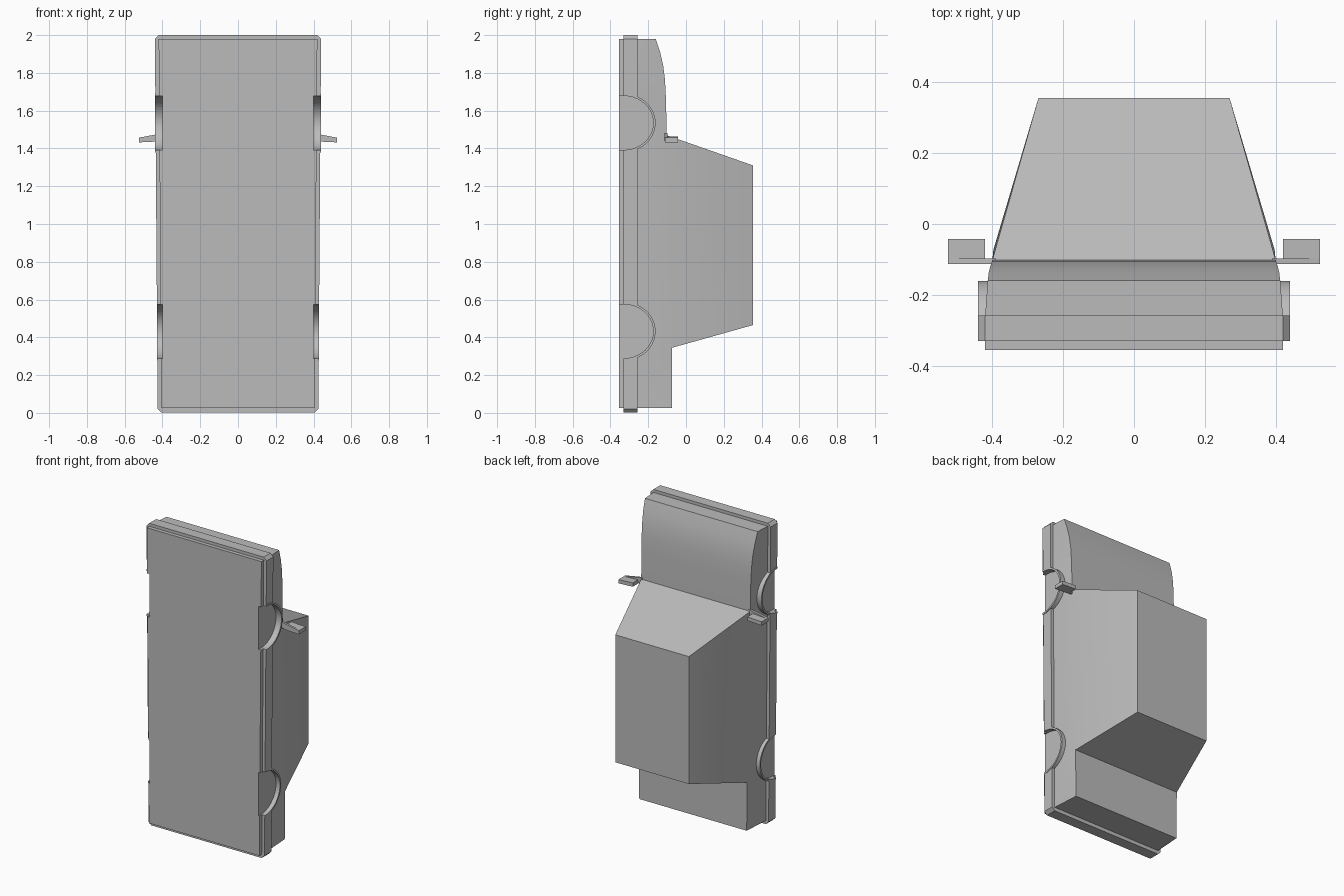
import bpy, bmesh, math

cube = bpy.data.objects.get("Cube")
if cube:
    bpy.data.objects.remove(cube, do_unlink=True)

grey = bpy.data.materials.new("plain grey")
grey.use_nodes = True
colour = (0.5, 0.5, 0.5, 1)
grey.diffuse_color = colour
grey.node_tree.nodes["Principled BSDF"].inputs["Base Color"].default_value = colour

UNDER, TRIM_LOW, TRIM_TOP = -0.355, -0.33, -0.258
NOSE, TAIL = 1.98, 0.025


def half_width(z):
    return 0.405 + 0.015 * z / NOSE


def finish(name, bm):
    bmesh.ops.recalc_face_normals(bm, faces=bm.faces)
    mesh = bpy.data.meshes.new(name)
    bm.to_mesh(mesh)
    bm.free()
    mesh.materials.append(grey)
    obj = bpy.data.objects.new(name, mesh)
    bpy.context.collection.objects.link(obj)
    return obj


def loft(name, rings, closed=False):
    """Skin a list of equal rings; cap the ends unless the rings form a loop."""
    bm = bmesh.new()
    rows = [[bm.verts.new(p) for p in ring] for ring in rings]
    pairs = list(zip(rows, rows[1:]))
    if closed:
        pairs.append((rows[-1], rows[0]))
    else:
        bm.faces.new(rows[0])
        bm.faces.new(rows[-1])
    for a, b in pairs:
        for i in range(len(a)):
            j = (i + 1) % len(a)
            bm.faces.new((a[i], a[j], b[j], b[i]))
    return finish(name, bm)


def smooth(obj):
    bpy.ops.object.select_all(action='DESELECT')
    obj.select_set(True)
    bpy.context.view_layer.objects.active = obj
    bpy.ops.object.shade_smooth_by_angle(angle=math.radians(25))


# Body shell: sections along the length, with the cabin raised from one panel
belt = [(NOSE, -0.16, 0.413), (1.91, -0.137, 0.41), (1.84, -0.121, 0.406),
        (1.76, -0.111, 0.403), (1.66, -0.106, 0.401), (1.47, -0.102, 0.4),
        (0.345, -0.073, 0.397), (TAIL, -0.073, 0.394)]
bm = bmesh.new()
rows = []
for z, y, x in belt:
    w = half_width(z)
    ring = [(-w, UNDER), (-w, TRIM_TOP), (-x, y), (x, y), (w, TRIM_TOP), (w, UNDER)]
    rows.append([bm.verts.new((px, py, z)) for px, py in ring])
bm.faces.new(rows[0])
bm.faces.new(rows[-1])
for k, (a, b) in enumerate(zip(rows, rows[1:])):
    for i in range(6):
        j = (i + 1) % 6
        if (k, i) != (5, 2):
            bm.faces.new((a[i], a[j], b[j], b[i]))
base = [rows[5][2], rows[5][3], rows[6][3], rows[6][2]]
roof = [bm.verts.new((x, 0.355, z)) for x, z in
        ((-0.27, 1.31), (0.27, 1.31), (0.27, 0.465), (-0.27, 0.465))]
for i in range(4):
    j = (i + 1) % 4
    bm.faces.new((base[i], base[j], roof[j], roof[i]))
bm.faces.new(roof)
body = finish("body_shell", bm)


# Bumper and sill band wrapped around the body
def band_outline(grow):
    cut = 0.02
    top, low = NOSE + grow, TAIL - grow * 1.2
    wt, wl = half_width(NOSE) + grow, half_width(TAIL) + grow
    return [(-wt + cut, top), (wt - cut, top), (wt, top - cut), (wt, low + cut),
            (wl - cut, low), (-wl + cut, low), (-wl, low + cut), (-wt, top - cut)]


outer = band_outline(0.02)
outer[3] = (half_width(TAIL) + 0.02, outer[3][1])
inner = [(x * 0.9, 1 + (z - 1) * 0.95) for x, z in outer]
band = loft("bumper_and_sill_band",
            [[(x, y, z) for x, z in line] for line, y in
             ((outer, TRIM_LOW), (outer, TRIM_TOP), (inner, TRIM_TOP), (inner, TRIM_LOW))],
            closed=True)


# Wheel arches: open wells cut into the sides, each with a raised lip
def arch(grow, z0, steps=20):
    angles = [math.pi * i / steps for i in range(steps + 1)]
    return [(TRIM_LOW + (0.157 + grow) * math.sin(a), z0 + (0.143 + grow) * math.cos(a))
            for a in angles]


lips = []
for place, z0, reach in (("front", 1.535, 0.44), ("rear", 0.432, 0.429)):
    for side, s in (("left", 1), ("right", -1)):
        well = [(-0.5, z0 + 0.143)] + arch(0, z0) + [(-0.5, z0 - 0.143)]
        cutter = loft(place + "_" + side + "_well_cutter",
                      [[(s * x, y, z) for y, z in well] for x in (0.4, 0.6)])
        cutter.hide_render = True
        cutter.hide_set(True)
        for target in (body, band):
            mod = target.modifiers.new("wheel well", 'BOOLEAN')
            mod.operation = 'DIFFERENCE'
            mod.solver = 'EXACT'
            mod.object = cutter
        sections = [[(s * 0.399, yi, zi), (s * reach, yi, zi),
                     (s * reach, yo, zo), (s * 0.399, yo, zo)]
                    for (yi, zi), (yo, zo) in zip(arch(0, z0), arch(0.012, z0))]
        lips.append(loft(place + "_" + side + "_arch_lip", sections))

# Door mirrors: a flat housing on a thin tapered arm
for side, s in (("left", 1), ("right", -1)):
    housing = [(0.42, 1.437), (0.525, 1.432), (0.525, 1.457), (0.42, 1.462)]
    arm = [(0.39, 1.44), (0.5, 1.44), (0.525, 1.457), (0.39, 1.482)]
    for part, shape, y0, y1 in (("housing", housing, -0.112, -0.042),
                                ("arm", arm, -0.113, -0.098)):
        loft(side + "_mirror_" + part,
             [[(s * x, y, z) for x, z in shape] for y in (y0, y1)])

# Soft shading on the curved parts, crisp edges elsewhere
for obj in [body] + lips:
    smooth(obj)
